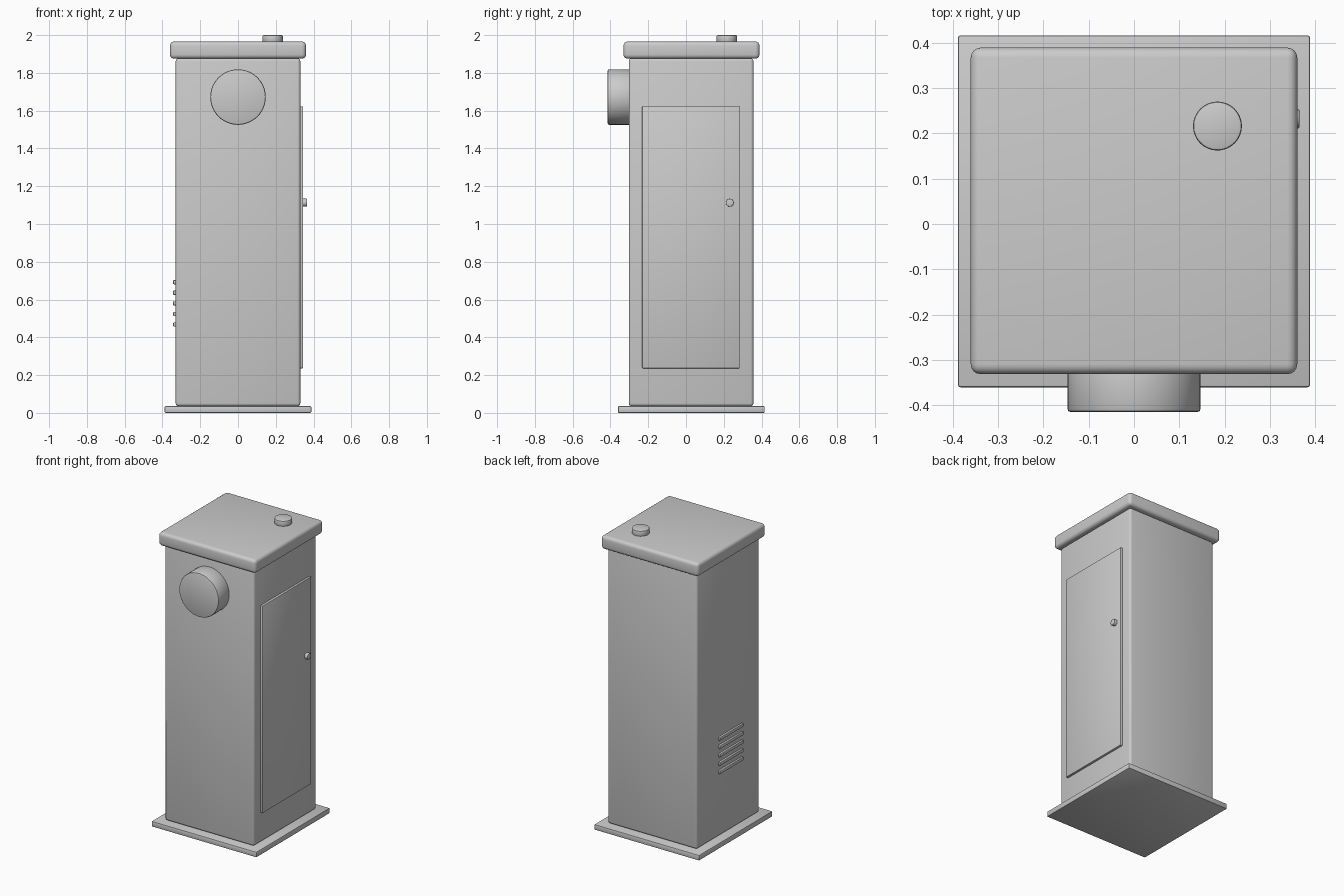
import bpy
from math import pi, radians

if "Cube" in bpy.data.objects:
    bpy.data.objects.remove(bpy.data.objects["Cube"])


def finish(ob, name, bevel, segments):
    ob.name = name
    bpy.ops.object.transform_apply(location=False, rotation=True, scale=True)
    if bevel:
        m = ob.modifiers.new("Bevel", 'BEVEL')
        m.width = bevel
        m.segments = segments
        m.limit_method = 'ANGLE'
        m.angle_limit = radians(40)
        bpy.ops.object.modifier_apply(modifier=m.name)
    bpy.ops.object.shade_smooth_by_angle(angle=radians(35))
    return ob


def box(name, x, y, z, bevel=0.0, segments=3):
    # x, y and z are (min, max) pairs
    bpy.ops.mesh.primitive_cube_add(size=1, location=[(a + b) / 2 for a, b in (x, y, z)])
    ob = bpy.context.object
    ob.scale = [b - a for a, b in (x, y, z)]
    return finish(ob, name, bevel, segments)


def disc(name, centre, radius, depth, rotation=(0, 0, 0), sides=32, bevel=0.006):
    bpy.ops.mesh.primitive_cylinder_add(vertices=sides, radius=radius, depth=depth,
                                        location=centre, rotation=rotation)
    return finish(bpy.context.object, name, bevel, 2)


# Base plate, cabinet and lid
box("base_plate", (-0.388, 0.388), (-0.36, 0.416), (0, 0.036), 0.005, 2)
box("cabinet_body", (-0.33, 0.33), (-0.303, 0.357), (0.036, 1.877), 0.015)
box("lid", (-0.36, 0.36), (-0.331, 0.389), (1.875, 1.966), 0.022, 4)

# Filler cap on the lid
disc("lid_cap", (0.184, 0.216, 1.98), 0.054, 0.04)

# Round dial on the front
disc("front_dial", (0, -0.352, 1.672), 0.147, 0.126, (pi / 2, 0, 0), 48, 0.008)

# Door and its knob on the right side
box("side_door", (0.32, 0.345), (-0.232, 0.284), (0.236, 1.622), 0.004, 2)
disc("door_knob", (0.35, 0.232, 1.113), 0.021, 0.03, (0, pi / 2, 0), 16, 0.003)

# Vent slats on the left side
for i in range(5):
    z = 0.468 + i * 0.056
    box(f"vent_slat_{i + 1}", (-0.343, -0.325), (-0.12, 0.13), (z - 0.011, z + 0.011), 0.003, 2)
